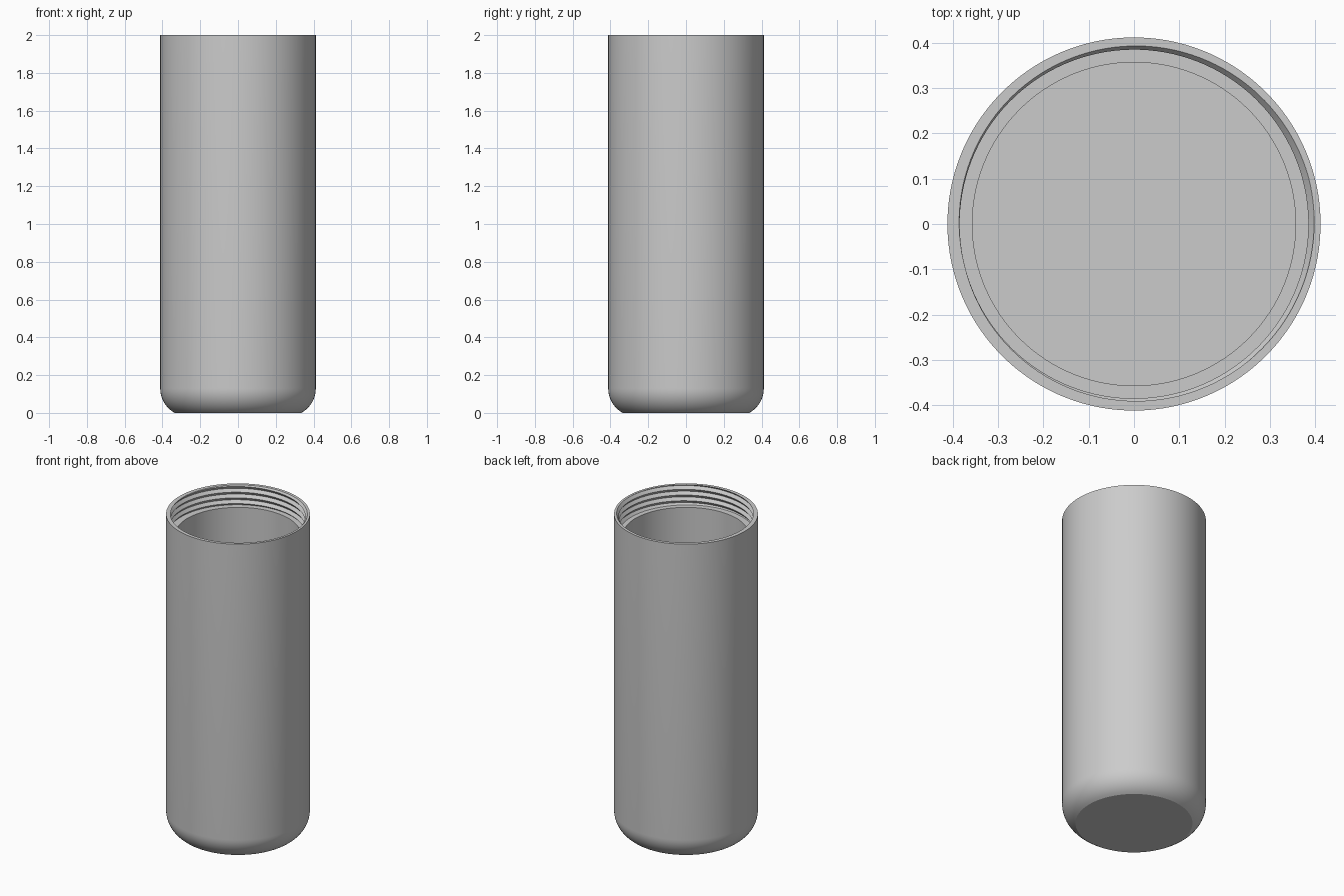
import bpy, bmesh, math

if "Cube" in bpy.data.objects:
    bpy.data.objects.remove(bpy.data.objects["Cube"])

SEGMENTS = 128
HEIGHT, OUTER = 2.0, 0.412
BORE, FLOOR = 0.357, 0.055          # inner wall radius and floor height
CREST, GROOVE = 0.385, 0.399        # internal thread radii
PITCH, LEDGE = 0.036, 1.874         # thread pitch and ledge height
BASE, ROUND_TOP = 0.335, 0.13       # flat base radius and top of rounding
START = math.radians(15)            # direction where the groove leaves the rim

# Arc tangent to the wall that meets the flat base at an edge
inset = OUTER - BASE
ARC = (ROUND_TOP ** 2 + inset ** 2) / (2 * inset)
SWEEP = math.asin(ROUND_TOP / ARC)


def thread_radius(z, turn):
    phase = ((z - HEIGHT) / PITCH - turn) % 1.0
    return CREST + (GROOVE - CREST) * abs(2 * phase - 1)


def thread_points(turn):
    """Crests and grooves of a V thread, cut off at the ledge and the rim."""
    count = 2 * math.ceil((HEIGHT - LEDGE) / PITCH) + 4
    points = []
    for k in range(-count, 3):
        z = HEIGHT + PITCH * (turn + k / 2)
        z = min(max(z, LEDGE), HEIGHT)
        points.append((thread_radius(z, turn), z))
    return points


def profile(turn):
    """Cross-section from the inside floor, over the rim, to the base."""
    points = [(0, FLOOR), (BORE, FLOOR), (BORE, LEDGE)]
    points += thread_points(turn)
    points.append((OUTER, HEIGHT))
    steps = 10
    for i in range(steps + 1):
        a = SWEEP * i / steps
        points.append((OUTER - ARC + ARC * math.cos(a),
                       ROUND_TOP - ARC * math.sin(a)))
    points.append((0, 0))
    return points


# Container with a threaded mouth
bm = bmesh.new()
columns = []
for s in range(SEGMENTS + 1):
    turn = s / SEGMENTS
    angle = START + turn * math.tau
    columns.append([bm.verts.new((r * math.cos(angle), r * math.sin(angle), z))
                    for r, z in profile(turn)])
for a, b in zip(columns, columns[1:]):
    for i in range(len(a) - 1):
        bm.faces.new((a[i], a[i + 1], b[i + 1], b[i]))
bmesh.ops.remove_doubles(bm, verts=bm.verts, dist=0.00002)
bmesh.ops.recalc_face_normals(bm, faces=bm.faces)
mesh = bpy.data.meshes.new("threaded_container")
bm.to_mesh(mesh)
bm.free()
container = bpy.data.objects.new("threaded_container", mesh)
bpy.context.collection.objects.link(container)

# Plain grey material
grey = bpy.data.materials.new("plain_grey")
grey.use_nodes = True
colour = (0.6, 0.6, 0.6, 1)
grey.diffuse_color = colour
grey.node_tree.nodes["Principled BSDF"].inputs["Base Color"].default_value = colour
mesh.materials.append(grey)

bpy.context.view_layer.objects.active = container
container.select_set(True)
bpy.ops.object.shade_smooth_by_angle(angle=math.radians(25))
